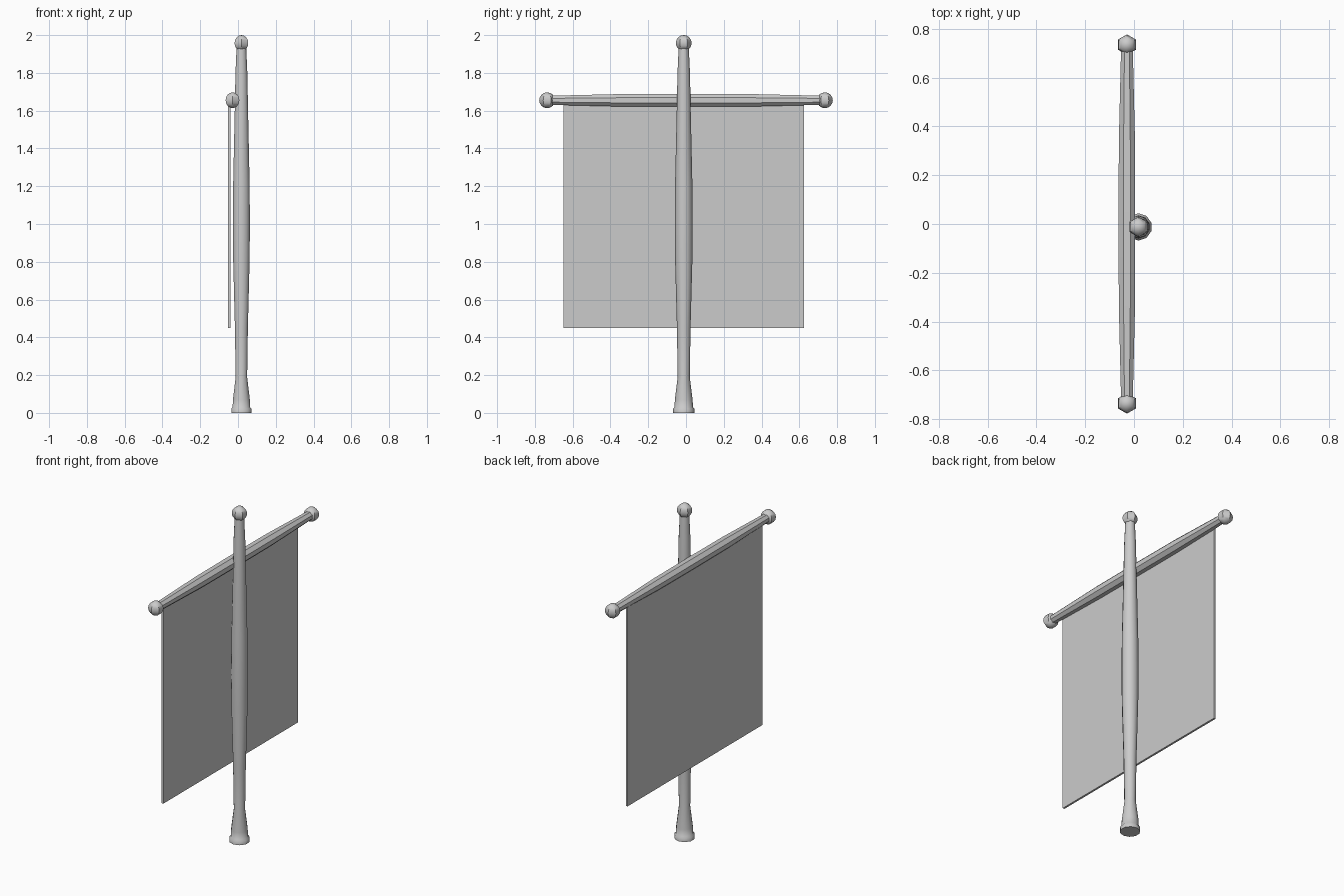
import bpy
import math
from mathutils import Vector

cube = bpy.data.objects.get("Cube")
if cube:
    bpy.data.objects.remove(cube, do_unlink=True)

# Single plain grey
GREY = (0.6, 0.6, 0.6, 1)
grey = bpy.data.materials.new("plain_grey")
grey.use_nodes = True
grey.diffuse_color = GREY
grey.node_tree.nodes["Principled BSDF"].inputs["Base Color"].default_value = GREY

POLE = Vector((0.018, -0.012, 0))
BAR = Vector((-0.029, 0, 1.655))


def finish(obj, name, smooth=True):
    obj.name = name
    obj.data.materials.append(grey)
    if smooth:
        bpy.ops.object.select_all(action="DESELECT")
        obj.select_set(True)
        bpy.context.view_layer.objects.active = obj
        bpy.ops.object.shade_smooth_by_angle(angle=math.radians(40))
    return obj


def turned(name, profile, sides, start, location, rotation=(0, 0, 0)):
    """Closed turned shape from (radius, height) pairs."""
    verts, faces = [], []
    for r, h in profile:
        for i in range(sides):
            a = start + math.tau * i / sides
            verts.append((r * math.cos(a), r * math.sin(a), h))
    for k in range(len(profile) - 1):
        for i in range(sides):
            j = (i + 1) % sides
            a, b = k * sides, (k + 1) * sides
            faces.append((a + i, a + j, b + j, b + i))
    faces.append(tuple(reversed(range(sides))))
    faces.append(tuple(range(len(verts) - sides, len(verts))))
    mesh = bpy.data.meshes.new(name)
    mesh.from_pydata(verts, [], faces)
    obj = bpy.data.objects.new(name, mesh)
    bpy.context.collection.objects.link(obj)
    obj.location = location
    obj.rotation_euler = rotation
    return finish(obj, name)


def knob(name, location):
    bpy.ops.mesh.primitive_uv_sphere_add(segments=6, ring_count=8, radius=0.042, location=location)
    return finish(bpy.context.object, name)


# Upright pole with foot flange, flared socket and swollen middle
turned("pole", [(0.056, 0), (0.056, 0.022), (0.049, 0.03), (0.047, 0.07), (0.032, 0.19),
                (0.036, 0.45), (0.046, 0.82), (0.047, 1.0), (0.046, 1.2), (0.037, 1.6),
                (0.033, 1.8), (0.027, 1.93)],
       10, math.pi / 2, POLE)
knob("pole_knob", POLE + Vector((0, 0, 1.958)))

# Crossbar and its end knobs
turned("crossbar", [(0.026, -0.72), (0.036, -0.33), (0.037, 0), (0.036, 0.33), (0.026, 0.72)],
       8, math.pi / 8, BAR, (math.pi / 2, 0, 0))
for side, word in ((-1, "front"), (1, "back")):
    knob(word + "_crossbar_knob", BAR + Vector((0, side * 0.735, 0)))

# Hanging cloth panel
bpy.ops.mesh.primitive_cube_add(size=1, location=(-0.046, -0.011, 1.045))
cloth = bpy.context.object
cloth.scale = (0.012, 1.274, 1.19)
finish(cloth, "banner_cloth", smooth=False)
